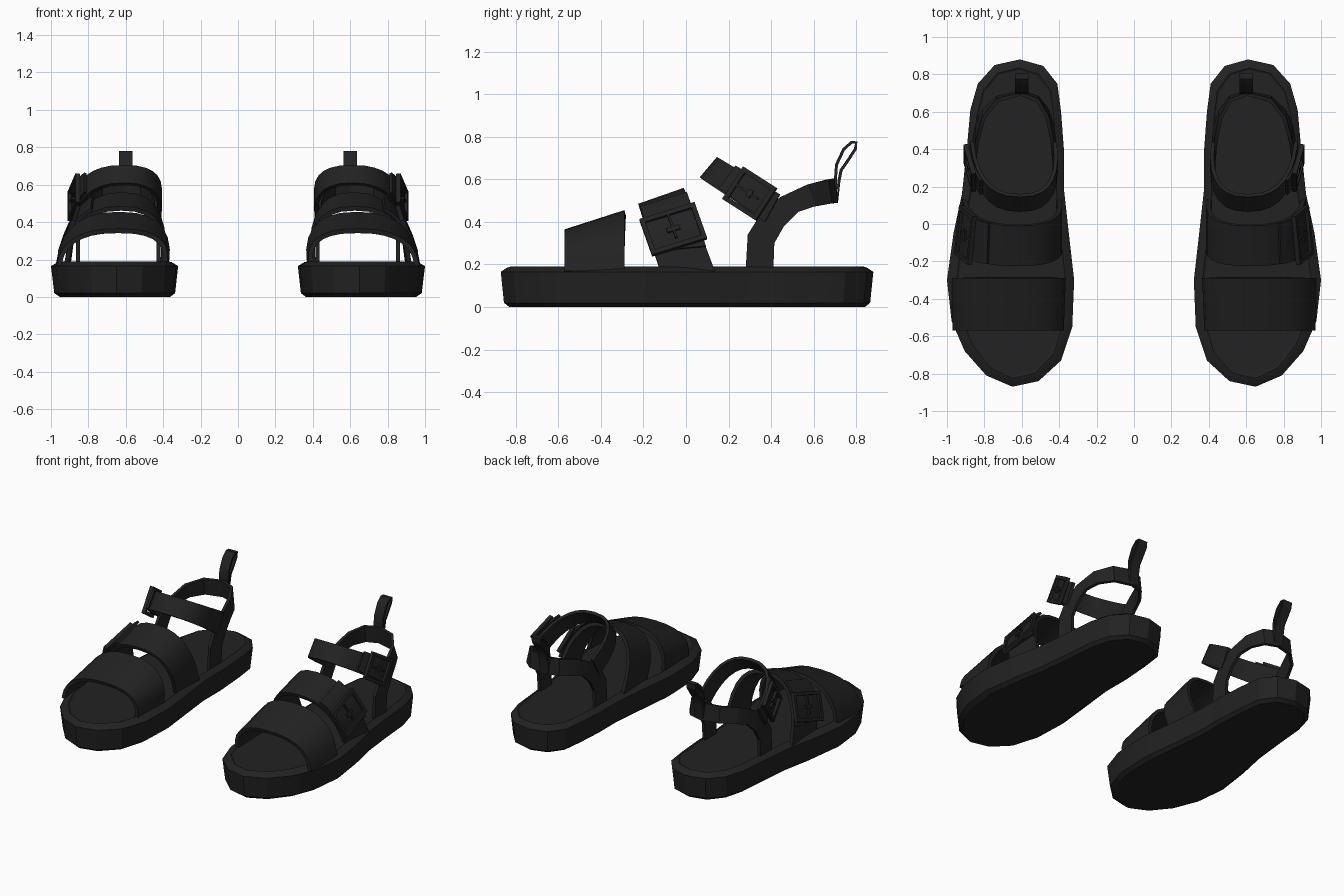
import bpy, bmesh, math
from mathutils import Vector, Matrix

cube = bpy.data.objects.get("Cube")
if cube:
    bpy.data.objects.remove(cube, do_unlink=True)

black = bpy.data.materials.new("soft_black")
black.use_nodes = True
colour = (0.016, 0.016, 0.016, 1)
black.diffuse_color = colour
black.node_tree.nodes["Principled BSDF"].inputs["Base Color"].default_value = colour


def finish(name, bm, thickness=0.0):
    """Turn a bmesh of the left shoe's part into a mirrored pair."""
    mesh = bpy.data.meshes.new(name)
    bm.to_mesh(mesh)
    bm.free()
    mesh.materials.append(black)
    obj = bpy.data.objects.new(name, mesh)
    bpy.context.collection.objects.link(obj)
    if thickness:
        solid = obj.modifiers.new("thickness", "SOLIDIFY")
        solid.thickness = thickness
        solid.offset = -1
    mirror = obj.modifiers.new("pair", "MIRROR")
    mirror.use_mirror_merge = False
    bpy.ops.object.select_all(action="DESELECT")
    obj.select_set(True)
    bpy.context.view_layer.objects.active = obj
    bpy.ops.object.convert(target="MESH")
    bpy.ops.object.shade_smooth_by_angle(angle=math.radians(25))
    return obj


def ribbon(name, edge_a, edge_b, thickness, closed=False):
    """Band of quads between two edge paths, thickened inward."""
    bm = bmesh.new()
    a = [bm.verts.new(p) for p in edge_a]
    b = [bm.verts.new(p) for p in edge_b]
    count = len(a)
    for i in range(count if closed else count - 1):
        j = (i + 1) % count
        bm.faces.new((a[i], b[i], b[j], a[j]))
    return finish(name, bm, thickness)


def arch_point(edge, angle, lift=0.0):
    """Point on a rounded arch: edge = centre x, half width, base (y, z), top (y, z)."""
    centre, half, base, top = edge
    power = 0.8
    c = math.copysign(abs(math.cos(angle)) ** power, math.cos(angle))
    s = abs(math.sin(angle)) ** power
    return Vector((centre + (half + lift) * c - 0.035 * s,
                   base[0] + (top[0] - base[0]) * s,
                   base[1] + (top[1] - base[1] + lift) * s))


def arch_strap(name, front, back, start=0, end=180, lift=0.0, thickness=0.025, steps=14):
    angles = [math.radians(start + (end - start) * i / steps) for i in range(steps + 1)]
    ribbon(name, [arch_point(front, t, lift) for t in angles],
           [arch_point(back, t, lift) for t in angles], thickness)


def buckle(name, front, back, degrees, length, width):
    """Rectangular frame with a pin, lying on the outside of a strap."""
    t = math.radians(degrees)
    low = (arch_point(front, t - 0.1) + arch_point(back, t - 0.1)) / 2
    high = (arch_point(front, t + 0.1) + arch_point(back, t + 0.1)) / 2
    along = (high - low).normalized()
    across = arch_point(back, t) - arch_point(front, t)
    across = (across - along * across.dot(along)).normalized()
    out = across.cross(along)
    centre = (arch_point(front, t) + arch_point(back, t)) / 2 + out * 0.02
    frame = Matrix((across, along, out)).transposed().to_4x4()
    frame.translation = centre
    bar = 0.022
    parts = [((side * width / 2, 0), (bar, length + bar)) for side in (-1, 1)]
    parts += [((0, side * length / 2), (width, bar)) for side in (-1, 1)]
    parts += [((0, length / 8), (bar / 2, length * 0.8)), ((0, 0), (width / 4, bar))]
    bm = bmesh.new()
    for (px, py), (sx, sy) in parts:
        place = Matrix.Translation((px, py, 0)) @ Matrix.Diagonal((sx, sy, 0.025, 1))
        bmesh.ops.create_cube(bm, size=1, matrix=frame @ place)
    finish(name, bm)


# Sole: one outline stacked in rings, with a chamfered rim and sunken footbed
outline = [(.61, .88), (.745, .85), (.835, .75), (.875, .61), (.895, .39), (.92, .16),
           (.965, -.05), (1, -.3), (.975, -.52), (.905, -.68), (.79, -.81), (.65, -.87),
           (.51, -.84), (.39, -.73), (.33, -.55), (.32, -.3), (.345, -.08), (.375, .19),
           (.375, .4), (.39, .6), (.41, .75), (.485, .845)]
rings = [(0, .04), (.02, .015), (.165, 0), (.185, .03), (.19, .045), (.184, .055)]
bm = bmesh.new()
loops = []
for z, inset in rings:
    sx, sy = 1 - inset / .3, 1 - inset / .875
    loops.append([bm.verts.new((.645 + (x - .645) * sx, y * sy, z)) for x, y in outline])
for lower, upper in zip(loops, loops[1:]):
    for i in range(len(outline)):
        j = (i + 1) % len(outline)
        bm.faces.new((lower[i], lower[j], upper[j], upper[i]))
bm.faces.new(loops[0])
bm.faces.new(loops[-1])
bmesh.ops.recalc_face_normals(bm, faces=bm.faces)
finish("sole", bm)

# Toe strap
arch_strap("toe_strap", (.675, .295, (-.57, .17), (-.57, .365)),
           (.672, .303, (-.29, .17), (-.29, .455)))

# Instep strap with its overlapping tail and buckle
instep = ((.66, .27, (-.12, .17), (-.225, .485)), (.655, .265, (.135, .17), (-.01, .56)))
arch_strap("instep_strap", *instep)
arch_strap("instep_strap_tail", *instep, start=12, end=62, lift=.02, thickness=.015, steps=6)
buckle("instep_buckle", *instep, 27, .17, .25)

# Ankle strap with its overlapping tail and buckle
ankle = ((.645, .232, (.37, .4), (.065, .61)), (.645, .232, (.44, .53), (.145, .705)))
arch_strap("ankle_strap", *ankle, thickness=.02)
arch_strap("ankle_strap_tail", *ankle, start=4, end=40, lift=.018, thickness=.014, steps=6)
buckle("ankle_buckle", *ankle, 15, .17, .16)

# Heel strap: legs rise from the sole and sweep round the back of the heel
# (half-width fraction, upper edge y and z, lower edge y and z)
stations = [(1, .28, .17, .41, .17), (1, .29, .34, .415, .3), (.99, .34, .42, .46, .38),
            (.94, .44, .515, .53, .45), (.8, .57, .575, .61, .475), (.5, .67, .6, .685, .487)]
upper, lower = [], []
for side, rows in ((1, stations), (0, [(0, .705, .605, .715, .49)]), (-1, stations[::-1])):
    for w, ya, za, yb, zb in rows:
        x = .605 + .035 * w + side * w * .225
        upper.append((x, ya, za))
        lower.append((x, yb, zb))
ribbon("heel_strap", upper, lower, .02)

# Pull loop: a folded teardrop ribbon above the heel
teardrop = [(.715, .5), (.695, .6), (.7, .67), (.735, .745), (.775, .78), (.805, .778),
            (.802, .74), (.77, .69), (.735, .64), (.725, .59)]
ribbon("pull_loop", [(.565, y, z) for y, z in teardrop],
       [(.635, y, z) for y, z in teardrop], .014, closed=True)
